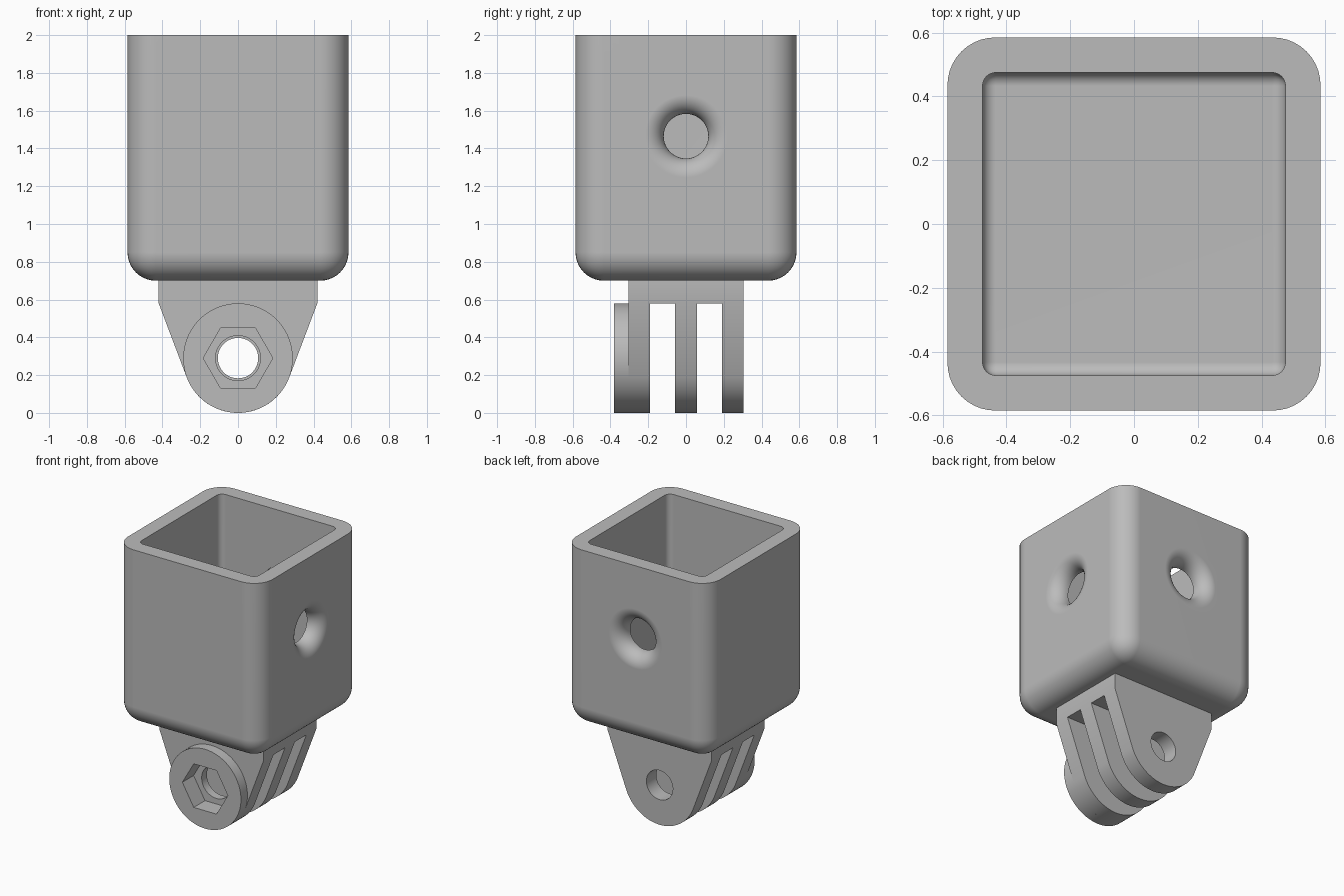
import bpy, bmesh, math
from mathutils import Matrix, Vector

if "Cube" in bpy.data.objects:
    bpy.data.objects.remove(bpy.data.objects["Cube"])

grey = bpy.data.materials.new("grey_plastic")
grey.diffuse_color = (0.5, 0.5, 0.5, 1)
grey.use_nodes = True
grey.node_tree.nodes["Principled BSDF"].inputs["Base Color"].default_value = grey.diffuse_color


def make(name, bm):
    bmesh.ops.recalc_face_normals(bm, faces=bm.faces)
    me = bpy.data.meshes.new(name)
    bm.to_mesh(me)
    bm.free()
    ob = bpy.data.objects.new(name, me)
    bpy.context.collection.objects.link(ob)
    me.materials.append(grey)
    return ob


def rounded_box(name, half, z0, z1, radius, segs):
    """Box with rounded upright and bottom edges and a sharp top."""
    bm = bmesh.new()
    bmesh.ops.create_cube(bm, size=1, matrix=Matrix.Translation((0, 0, (z0 + z1) / 2))
                          @ Matrix.Diagonal((2 * half, 2 * half, z1 - z0, 1)))
    edges = [e for e in bm.edges if min(v.co.z for v in e.verts) < z0 + 1e-4]
    bmesh.ops.bevel(bm, geom=edges, offset=radius, offset_type='OFFSET',
                    segments=segs, profile=0.5, affect='EDGES')
    return make(name, bm)


def extrude_y(name, pts, y0, y1):
    """Extrude an x-z outline from y0 to y1."""
    bm = bmesh.new()
    face = bm.faces.new([bm.verts.new((x, y0, z)) for x, z in pts])
    r = bmesh.ops.extrude_face_region(bm, geom=[face])
    bmesh.ops.translate(bm, vec=(0, y1 - y0, 0),
                        verts=[g for g in r["geom"] if isinstance(g, bmesh.types.BMVert)])
    return make(name, bm)


def circle(radius, n, z=0.29):
    return [(radius * math.cos(2 * math.pi * i / n), z + radius * math.sin(2 * math.pi * i / n))
            for i in range(n)]


def flared_hole(name, rotation):
    """Round cutter with a filleted mouth, pointing along +x before rotation."""
    r, f, face, n = 0.118, 0.1, 0.585, 48
    prof = [(0.3, r)]
    prof += [(face - f + f * math.sin(a), r + f - f * math.cos(a))
             for a in (math.pi / 2 * i / 10 for i in range(11))]
    prof += [(face + 0.1, r + f)]
    bm = bmesh.new()
    rings = []
    for x, rad in prof:
        rings.append([bm.verts.new((x, rad * math.cos(2 * math.pi * k / n),
                                    1.465 + rad * math.sin(2 * math.pi * k / n)))
                      for k in range(n)])
    for a, b in zip(rings, rings[1:]):
        for k in range(n):
            bm.faces.new((a[k], a[(k + 1) % n], b[(k + 1) % n], b[k]))
    bm.faces.new(rings[0])
    bm.faces.new(rings[-1])
    bm.transform(Matrix.Rotation(rotation, 4, 'Z'))
    return make(name, bm)


def finish(ob, cutters):
    """Cut, then shade smoothly with flat faces kept flat."""
    for c in cutters:
        m = ob.modifiers.new("cut", 'BOOLEAN')
        m.operation, m.solver, m.object = 'DIFFERENCE', 'EXACT', c
    dg = bpy.context.evaluated_depsgraph_get()
    dg.update()
    me = bpy.data.meshes.new_from_object(ob.evaluated_get(dg))
    ob.modifiers.clear()
    ob.data = me
    bpy.ops.object.select_all(action='DESELECT')
    ob.select_set(True)
    bpy.context.view_layer.objects.active = ob
    bpy.ops.object.shade_smooth_by_angle(angle=math.radians(30))
    w = ob.modifiers.new("flat_faces", 'WEIGHTED_NORMAL')
    w.keep_sharp = True


# Square socket with two flared screw holes
socket = rounded_box("socket", 0.585, 0.70, 2.0, 0.15, 10)
cavity = rounded_box("cavity_cutter", 0.475, 0.81, 2.2, 0.042, 6)
socket_cuts = [cavity, flared_hole("right_hole_cutter", 0),
               flared_hole("back_hole_cutter", math.pi / 2)]

# Hinge lug: tapered outline running tangent into a round end
R, C, W, S = 0.29, 0.29, 0.42, 0.58
d = math.hypot(W, S - C)
start = math.atan2(S - C, W) - math.acos(R / d)
arc = [start - (math.pi + 2 * start) * i / 40 for i in range(41)]
outline = [(-W, S), (-W, 0.705), (W, 0.705), (W, S)]
outline += [(R * math.cos(a), C + R * math.sin(a)) for a in arc]
lug = extrude_y("hinge_fins", outline, -0.305, 0.305)

# Round nut boss on the front fin
boss = extrude_y("nut_boss", circle(R, 72), -0.38, -0.305)

# Slots between fins, hexagonal nut pocket and bolt hole
slots = [extrude_y("slot_cutter", [(-1, -1), (1, -1), (1, S), (-1, S)], y0, y1)
         for y0, y1 in ((-0.19, -0.057), (0.057, 0.19))]
nut = extrude_y("nut_cutter", circle(0.184, 6), -0.5, -0.25)
wide = extrude_y("front_bolt_cutter", circle(0.119, 48), -0.5, -0.12)
bolt = extrude_y("bolt_cutter", circle(0.107, 48), -0.15, 0.5)

finish(socket, socket_cuts)
finish(lug, slots + [nut, wide, bolt])
finish(boss, [nut])

# Remove the cutters
for c in socket_cuts + slots + [nut, wide, bolt]:
    bpy.data.objects.remove(c)
